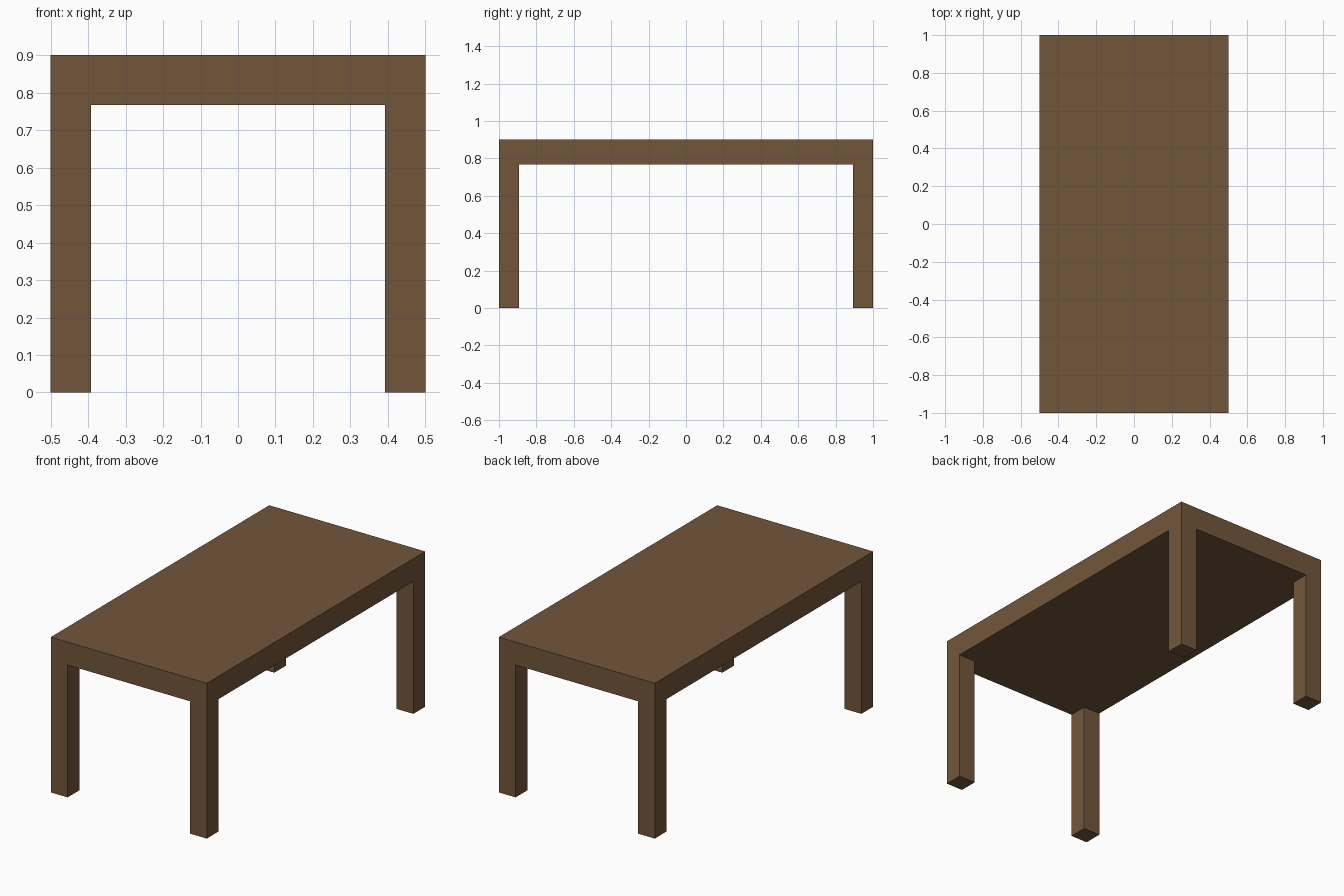
import bpy

WIDTH, LENGTH, HEIGHT = 1.0, 2.0, 0.9
UNDERSIDE = 0.767   # height where the legs meet the top
LEG = 0.108         # side of the square legs

if "Cube" in bpy.data.objects:
    bpy.data.objects.remove(bpy.data.objects["Cube"], do_unlink=True)

# Brown wood
wood = bpy.data.materials.new("brown_wood")
wood.use_nodes = True
color = (0.17, 0.094, 0.044, 1.0)
wood.diffuse_color = color
wood.node_tree.nodes["Principled BSDF"].inputs["Base Color"].default_value = color


def box(name, center, size):
    """Add a flat-shaded wooden box with its scale applied."""
    bpy.ops.mesh.primitive_cube_add(size=1, location=center)
    obj = bpy.context.object
    obj.name = obj.data.name = name
    obj.scale = size
    bpy.ops.object.transform_apply(location=False, rotation=False, scale=True)
    obj.data.materials.append(wood)
    return obj


# Thick solid table top
box("table_top", (0, 0, (HEIGHT + UNDERSIDE) / 2),
    (WIDTH, LENGTH, HEIGHT - UNDERSIDE))

# Four square legs, flush with the corners
for end, sy in (("front", -1), ("back", 1)):
    for side, sx in (("right", -1), ("left", 1)):
        box(f"{end}_{side}_leg",
            (sx * (WIDTH - LEG) / 2, sy * (LENGTH - LEG) / 2, UNDERSIDE / 2),
            (LEG, LEG, UNDERSIDE))
